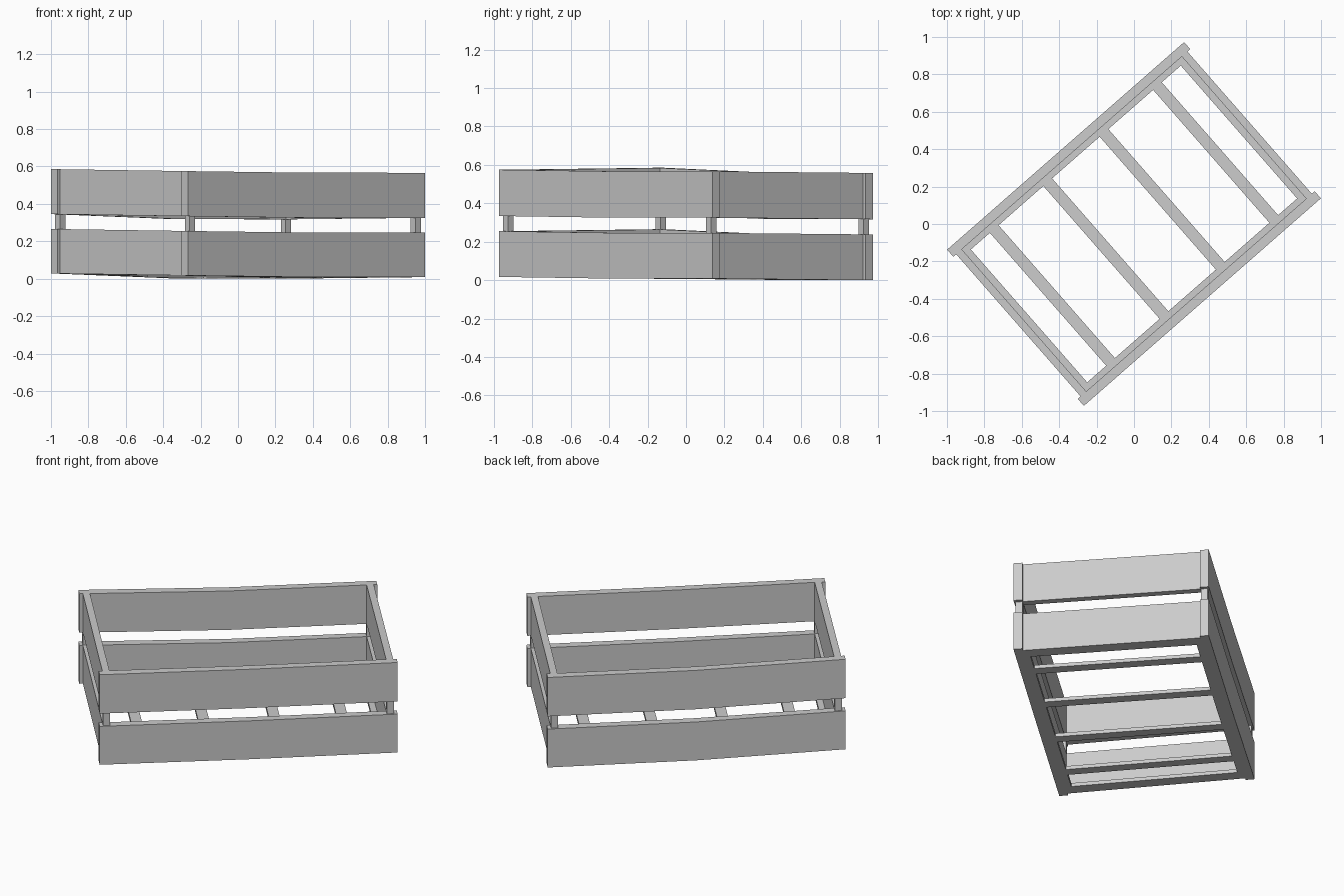
import bpy, bmesh
from math import radians
from mathutils import Matrix

if "Cube" in bpy.data.objects:
    bpy.data.objects.remove(bpy.data.objects["Cube"])

TURN = Matrix.Rotation(radians(41.2), 4, 'Z')
HALF_L, HALF_W = 0.842, 0.555


def warp(co):
    """Slight twist and mid-length sag of the worn timber."""
    u, v = co.x / HALF_L, co.y / HALF_W
    sag = (1 - abs(u)) * (0.008 + 0.004 * v)
    co.z += 0.0135 - 0.00925 * u + 0.00075 * v - 0.0049 * u * v - sag


def board(name, u, v, z):
    """Box given by its ranges along length, width and height."""
    bm = bmesh.new()
    bmesh.ops.create_cube(bm, size=1)
    for vert in bm.verts:
        for i, (a, b) in enumerate((u, v, z)):
            vert.co[i] = (a + b) / 2 + vert.co[i] * (b - a)
    # a joint line at mid-length lets long boards bend
    if u[0] < -0.1 and u[1] > 0.1:
        bmesh.ops.bisect_plane(bm, geom=bm.verts[:] + bm.edges[:] + bm.faces[:],
                               plane_co=(0, 0, 0), plane_no=(1, 0, 0))
    for vert in bm.verts:
        warp(vert.co)
    bm.transform(TURN)
    mesh = bpy.data.meshes.new(name)
    bm.to_mesh(mesh)
    bm.free()
    bpy.context.collection.objects.link(bpy.data.objects.new(name, mesh))


def span(side, a, b):
    return tuple(sorted((side * a, side * b)))


# Wall boards in two tiers
for tier, z in (("lower", (0, 0.238)), ("upper", (0.317, 0.558))):
    for s, tag in ((-1, "a"), (1, "b")):
        board(f"{tier}_long_board_{tag}", (-HALF_L, HALF_L), span(s, 0.505, HALF_W), z)
        board(f"{tier}_end_board_{tag}", span(s, 0.782, 0.822), (-0.505, 0.505), z)

# Corner posts bridging the gap between tiers
for su in (-1, 1):
    for sv in (-1, 1):
        board("corner_post", span(su, 0.782, 0.822), span(sv, 0.507, 0.546), (0.236, 0.319))

# Floor ledge running round the inside
for s in (-1, 1):
    board("long_ledge", (-0.782, 0.782), span(s, 0.472, 0.505), (0, 0.022))
    board("end_ledge", span(s, 0.746, 0.782), (-0.472, 0.472), (0, 0.022))

# Floor slats
for u in (-0.58, -0.2, 0.2, 0.58):
    board("floor_slat", (u - 0.031, u + 0.031), (-0.472, 0.472), (0, 0.022))
